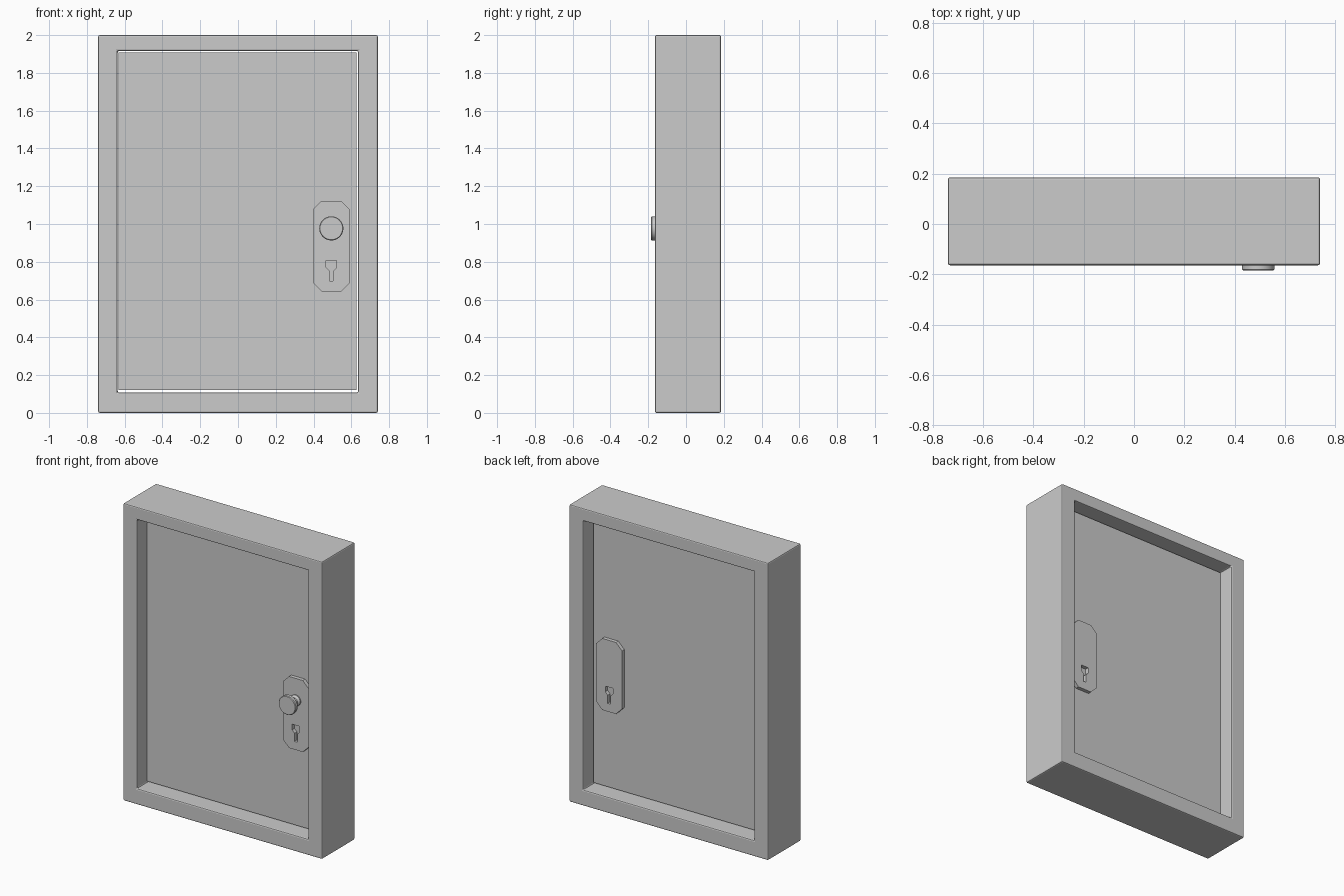
import bpy
import bmesh
import math
from mathutils import Matrix, Vector

cube = bpy.data.objects.get("Cube")
if cube:
    bpy.data.objects.remove(cube, do_unlink=True)

grey = bpy.data.materials.new("light grey")
grey.use_nodes = True
grey.diffuse_color = (0.6, 0.6, 0.6, 1)
grey.node_tree.nodes["Principled BSDF"].inputs["Base Color"].default_value = grey.diffuse_color

FRONT, BACK = -0.164, 0.185            # frame depth
DOOR_FRONT, DOOR_BACK = -0.065, 0.087  # door leaf depth
PLATE = 0.025                          # lock plate thickness
LOCK_X = 0.494


def finish(bm, name):
    bmesh.ops.recalc_face_normals(bm, faces=bm.faces)
    mesh = bpy.data.meshes.new(name)
    bm.to_mesh(mesh)
    bm.free()
    mesh.materials.append(grey)
    obj = bpy.data.objects.new(name, mesh)
    bpy.context.collection.objects.link(obj)
    return obj


def rectangle(x0, x1, z0, z1):
    return [(x0, z0), (x1, z0), (x1, z1), (x0, z1)]


def extrude(bm, y0, y1):
    """Pull the flat faces lying at y0 back to y1."""
    out = bmesh.ops.extrude_face_region(bm, geom=bm.faces[:], use_keep_orig=True)
    moved = [v for v in out["geom"] if isinstance(v, bmesh.types.BMVert)]
    bmesh.ops.translate(bm, verts=moved, vec=(0, y1 - y0, 0))


def slab(name, outline, y0, y1):
    bm = bmesh.new()
    bm.faces.new([bm.verts.new((x, y0, z)) for x, z in outline])
    extrude(bm, y0, y1)
    return finish(bm, name)


# Frame: a rectangular ring with softened edges
bm = bmesh.new()
outer, inner = [[bm.verts.new((x, FRONT, z)) for x, z in rectangle(*r)]
                for r in ((-0.74, 0.74, 0, 2), (-0.637, 0.636, 0.108, 1.916))]
for i in range(4):
    j = (i + 1) % 4
    bm.faces.new((outer[i], outer[j], inner[j], inner[i]))
extrude(bm, FRONT, BACK)
frame = finish(bm, "door_frame")
bevel = frame.modifiers.new("soft edges", "BEVEL")
bevel.width = 0.008
bevel.segments = 2
bevel.limit_method = "ANGLE"

# Door leaf, with a narrow gap all round
slab("door_leaf", rectangle(-0.632, 0.627, 0.122, 1.909), DOOR_FRONT, DOOR_BACK)

# Lock plates: chamfered outline pierced by a keyhole
half_w, z0, z1, c = 0.096, 0.642, 1.123, 0.045
half = [(half_w - c, z0), (half_w, z0 + c), (half_w, z1 - c), (half_w - c, z1)]
key = [(0.01, 0.697), (0.01, 0.752), (0.028, 0.77), (0.028, 0.808)]


def mirrored(points):
    return ([(LOCK_X + x, z) for x, z in points] +
            [(LOCK_X - x, z) for x, z in reversed(points)])


def lock_plate(name, y0, y1):
    curve = bpy.data.curves.new(name, "CURVE")
    curve.dimensions = "2D"
    curve.fill_mode = "BOTH"
    curve.extrude = (y1 - y0) / 2
    for points in (mirrored(half), mirrored(key)):
        spline = curve.splines.new("POLY")
        spline.points.add(len(points) - 1)
        for p, (x, z) in zip(spline.points, points):
            p.co = (x, z, 0, 1)
        spline.use_cyclic_u = True
    temp = bpy.data.objects.new(name + "_outline", curve)
    bpy.context.collection.objects.link(temp)
    bpy.context.view_layer.update()
    mesh = temp.to_mesh()
    bm = bmesh.new()
    bm.from_mesh(mesh)
    temp.to_mesh_clear()
    bpy.data.objects.remove(temp, do_unlink=True)
    bmesh.ops.remove_doubles(bm, verts=bm.verts, dist=0.0001)
    turn = Matrix.Translation((0, (y0 + y1) / 2, 0)) @ Matrix.Rotation(math.pi / 2, 4, "X")
    bmesh.ops.transform(bm, matrix=turn, verts=bm.verts)
    for f in bm.faces:
        f.smooth = False
    return finish(bm, name)


lock_plate("front_lock_plate", DOOR_FRONT - PLATE, DOOR_FRONT)
lock_plate("back_lock_plate", DOOR_BACK, DOOR_BACK + PLATE)

# Knob: turned profile with flared foot, neck and flat head
tip, foot = -0.185, DOOR_FRONT - PLATE
profile = [(0, tip), (0.06, tip), (0.064, tip + 0.004), (0.064, tip + 0.022),
           (0.058, tip + 0.03), (0.028, tip + 0.036), (0.024, tip + 0.05),
           (0.026, foot - 0.02), (0.037, foot - 0.008), (0.037, foot)]
bm = bmesh.new()
verts = [bm.verts.new((LOCK_X + r, y, 0.977)) for r, y in profile]
edges = [bm.edges.new(pair) for pair in zip(verts, verts[1:])]
bmesh.ops.spin(bm, geom=verts + edges, cent=Vector((LOCK_X, 0, 0.977)),
               axis=(0, 1, 0), angle=math.tau, steps=40)
bmesh.ops.remove_doubles(bm, verts=bm.verts, dist=0.0001)
knob = finish(bm, "door_knob")
bpy.context.view_layer.objects.active = knob
knob.select_set(True)
bpy.ops.object.shade_smooth_by_angle(angle=math.radians(35))
